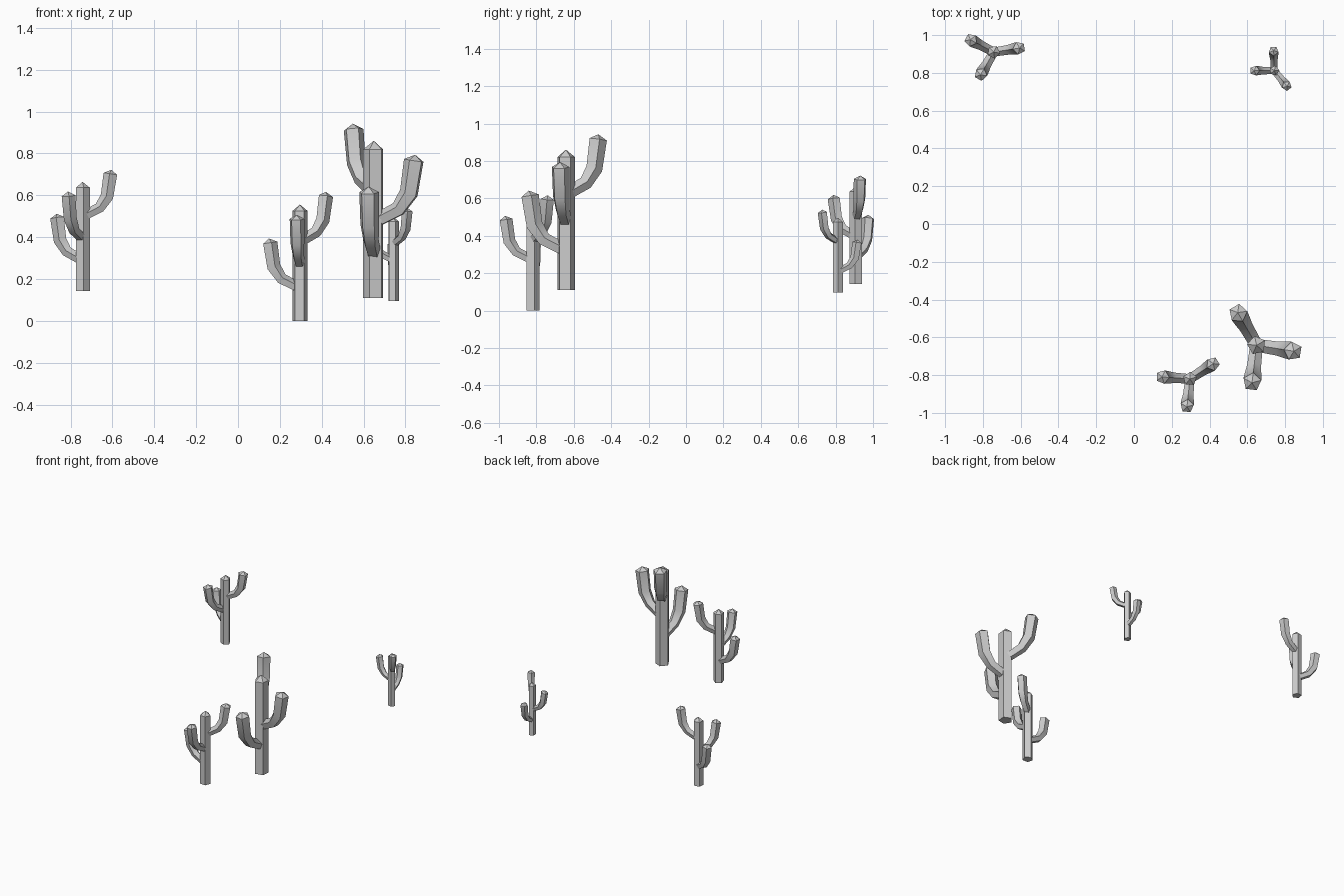
import bpy, bmesh
from math import sin, cos, pi, radians
from mathutils import Vector

if "Cube" in bpy.data.objects:
    bpy.data.objects.remove(bpy.data.objects["Cube"])

SIDES = 5
# Arm path as (distance from trunk, height above joint, radius)
ARM = [(0.0, -0.01, 0.026), (0.088, 0.035, 0.029), (0.127, 0.092, 0.035), (0.145, 0.208, 0.037)]
# Arms as (direction in degrees, joint height)
ARMS = [(0, 0.165), (88, 0.278), (217, 0.388)]


def tube(bm, points, radii, side, cap, phase):
    """Five-sided tube along points with a flat start and a pointed end."""
    pts = [Vector(p) for p in points]
    rings = []
    for i, p in enumerate(pts):
        a = (p - pts[i - 1]).normalized() if i > 0 else Vector()
        b = (pts[i + 1] - p).normalized() if i < len(pts) - 1 else Vector()
        t = (a + b).normalized()
        n = side.cross(t)
        rings.append([bm.verts.new(p + radii[i] * (cos(w) * n + sin(w) * side))
                      for w in (phase + 2 * pi * k / SIDES for k in range(SIDES))])
    apex = bm.verts.new(pts[-1] + t * cap)
    bm.faces.new(rings[0][::-1])
    for k in range(SIDES):
        j = (k + 1) % SIDES
        for lo, hi in zip(rings, rings[1:]):
            bm.faces.new((lo[k], lo[j], hi[j], hi[k]))
        bm.faces.new((rings[-1][k], rings[-1][j], apex))


def cactus_mesh():
    bm = bmesh.new()
    # Trunk
    tube(bm, [(0, 0, 0), (0, 0, 0.526)], [0.0375] * 2, Vector((0, 1, 0)), 0.03, radians(55))
    # Arms
    for deg, z in ARMS:
        a = radians(deg)
        out = Vector((cos(a), sin(a), 0))
        side = Vector((-sin(a), cos(a), 0))
        pts = [out * r + Vector((0, 0, z + h)) for r, h, _ in ARM]
        tube(bm, pts, [p[2] for p in ARM], side, 0.021, pi)
    bmesh.ops.recalc_face_normals(bm, faces=bm.faces)
    mesh = bpy.data.meshes.new("cactus")
    bm.to_mesh(mesh)
    bm.free()
    return mesh


# Four scattered copies: name, base position, turn in degrees, scale
PLANTS = [
    ("cactus_front", (0.296, -0.82, 0.0), 176, 1.0),
    ("cactus_tall", (0.649, -0.642, 0.11), 263, 1.35),
    ("cactus_back_left", (-0.743, 0.91, 0.142), 152, 0.94),
    ("cactus_small", (0.743, 0.812, 0.096), 92, 0.72),
]
for name, loc, turn, s in PLANTS:
    ob = bpy.data.objects.new(name, cactus_mesh())
    bpy.context.collection.objects.link(ob)
    ob.location = loc
    ob.rotation_euler.z = radians(turn)
    ob.scale = (s, s, s)
    bpy.ops.object.select_all(action='DESELECT')
    ob.select_set(True)
    bpy.context.view_layer.objects.active = ob
    bpy.ops.object.shade_smooth_by_angle(angle=radians(35))
